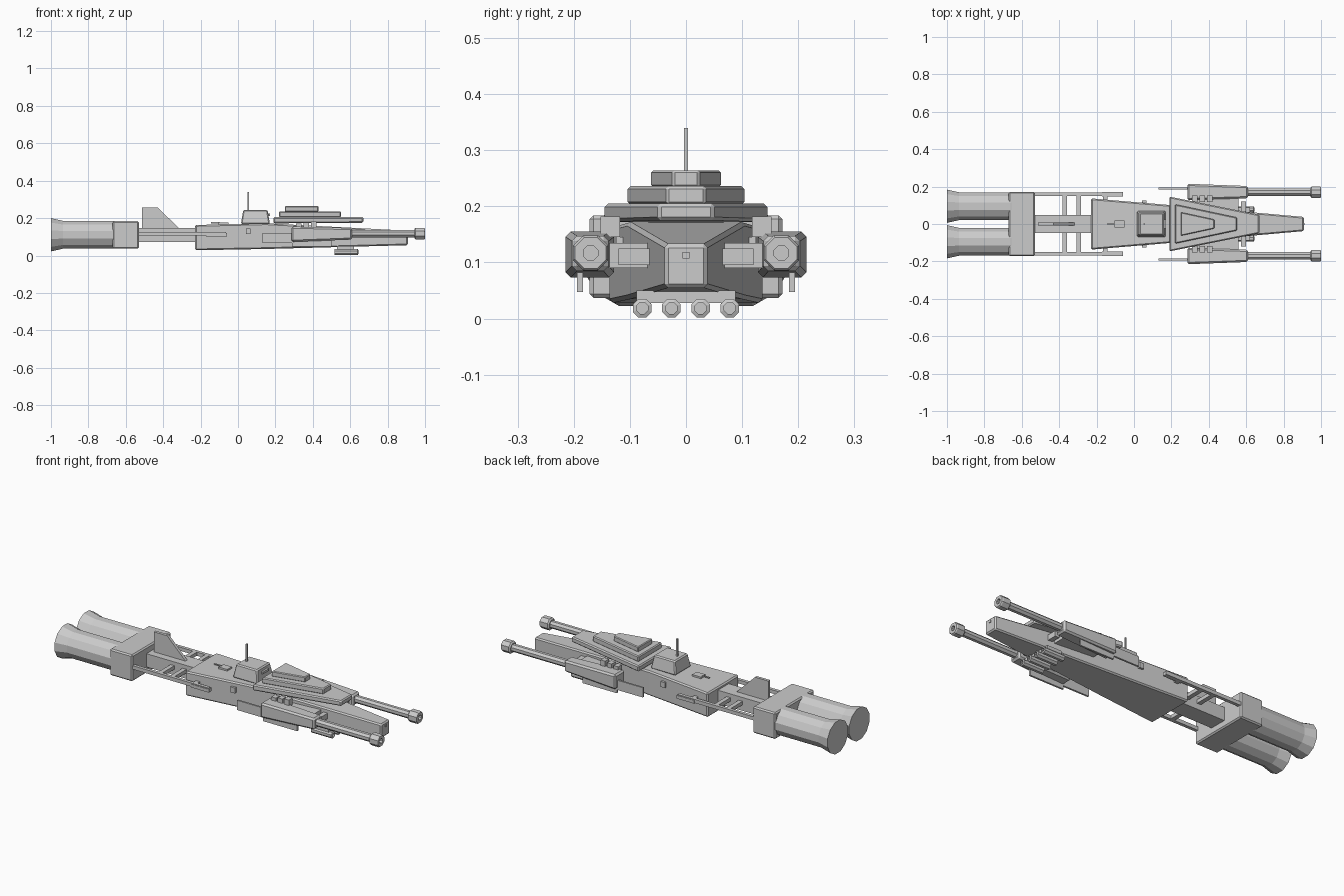
import bpy, bmesh, math
from mathutils import Matrix

if "Cube" in bpy.data.objects:
    bpy.data.objects.remove(bpy.data.objects["Cube"])


def finish(bm, name, bevel=0.0):
    bmesh.ops.recalc_face_normals(bm, faces=bm.faces)
    me = bpy.data.meshes.new(name)
    bm.to_mesh(me)
    bm.free()
    ob = bpy.data.objects.new(name, me)
    bpy.context.collection.objects.link(ob)
    if bevel:
        m = ob.modifiers.new("bevel", "BEVEL")
        m.width, m.segments, m.limit_method = bevel, 1, "ANGLE"
    return ob


def loft(name, sections, bevel=0.0):
    """Skin rectangular sections (x, y0, y1, z0, z1) along x."""
    bm = bmesh.new()
    rings = [[bm.verts.new((x, y, z)) for y, z in ((y0, z0), (y1, z0), (y1, z1), (y0, z1))]
             for x, y0, y1, z0, z1 in sections]
    for a, b in zip(rings, rings[1:]):
        for i in range(4):
            bm.faces.new((a[i], a[(i + 1) % 4], b[(i + 1) % 4], b[i]))
    bm.faces.new(rings[0])
    bm.faces.new(rings[-1])
    return finish(bm, name, bevel)


def box(name, x0, x1, y0, y1, z0, z1, bevel=0.0):
    return loft(name, [(x0, y0, y1, z0, z1), (x1, y0, y1, z0, z1)], bevel)


def turned(name, profile, y, z, sides):
    """Revolve (x, radius) profile around an axis parallel to x."""
    bm = bmesh.new()
    rings = []
    for x, r in profile:
        rings.append([bm.verts.new((x, y + r * math.cos(a), z + r * math.sin(a)))
                      for a in (2 * math.pi * (i + 0.5) / sides for i in range(sides))])
    for a, b in zip(rings, rings[1:]):
        for i in range(sides):
            bm.faces.new((a[i], a[(i + 1) % sides], b[(i + 1) % sides], b[i]))
    bm.faces.new(rings[0])
    bm.faces.new(rings[-1])
    return finish(bm, name)


def plate(name, outline, y0, y1):
    """Extrude an (x, z) outline along y."""
    bm = bmesh.new()
    f = bm.faces.new([bm.verts.new((x, y0, z)) for x, z in outline])
    ext = bmesh.ops.extrude_face_region(bm, geom=[f])
    for v in ext["geom"]:
        if isinstance(v, bmesh.types.BMVert):
            v.co.y = y1
    return finish(bm, name)


# Main hull, tapering to the nose
loft("main_hull", [(-0.23, -0.137, 0.137, 0.028, 0.163),
                   (0.15, -0.105, 0.105, 0.035, 0.172),
                   (0.908, -0.038, 0.038, 0.055, 0.133)], 0.007)
box("nose_sensor", 0.90, 0.912, -0.006, 0.006, 0.107, 0.119)

# Stacked armour decks
loft("lower_deck", [(0.19, -0.146, 0.146, 0.172, 0.205), (0.67, -0.05, 0.05, 0.175, 0.205)], 0.006)
loft("middle_deck", [(0.22, -0.105, 0.105, 0.203, 0.236), (0.55, -0.035, 0.035, 0.203, 0.236)], 0.005)
loft("upper_deck", [(0.25, -0.063, 0.063, 0.234, 0.264), (0.43, -0.024, 0.024, 0.234, 0.264)], 0.004)

# Bridge tower: a tapered block with mast
bm = bmesh.new()
bmesh.ops.create_cube(bm, size=1.0, matrix=Matrix.Translation((0.093, 0, 0.206))
                      @ Matrix.Diagonal((0.155, 0.142, 0.074, 1)))
for v in bm.verts:
    if v.co.z > 0.2:
        v.co.x = 0.093 + (v.co.x - 0.093) * 0.84
        v.co.y *= 0.82
finish(bm, "bridge_tower", 0.006)
box("bridge_window", 0.155, 0.172, -0.025, 0.025, 0.212, 0.224)
box("mast", 0.05, 0.058, -0.004, 0.004, 0.24, 0.34)

# Rear deck sensor
box("sensor_post", -0.085, -0.068, -0.008, 0.008, 0.155, 0.172)
box("sensor_head", -0.105, -0.052, -0.02, 0.02, 0.164, 0.176)
box("sensor_probe", -0.145, -0.10, -0.003, 0.003, 0.172, 0.178)

# Spine, fin and engine block
box("spine", -0.55, -0.2, -0.048, 0.048, 0.073, 0.147)
plate("tail_fin", [(-0.512, 0.14), (-0.31, 0.14), (-0.43, 0.258), (-0.512, 0.258)], -0.008, 0.008)
box("engine_block", -0.67, -0.53, -0.172, 0.172, 0.037, 0.184, 0.007)
for i, x in enumerate((-0.37, -0.295, -0.155)):
    box(f"cross_strut_{i}", x - 0.012, x + 0.012, -0.16, 0.16, 0.106, 0.126)
for i, (x, w, z) in enumerate(((0.055, 0.125, 0.13), (0.585, 0.12, 0.11))):
    box(f"hull_rib_{i}", x - 0.013, x + 0.013, -w, w, z - 0.015, z + 0.015)

# Mirrored parts on both sides
for side, s in (("left", 1), ("right", -1)):
    def sbox(name, x0, x1, y0, y1, z0, z1, bevel=0.0):
        a, b = sorted((s * y0, s * y1))
        return box(f"{side}_{name}", x0, x1, a, b, z0, z1, bevel)

    turned(f"{side}_engine", [(-1.0, 0.092), (-0.935, 0.077), (-0.66, 0.077), (-0.635, 0.07)],
           s * 0.095, 0.111, 12)
    sbox("side_rail", -0.535, -0.065, 0.15, 0.168, 0.106, 0.126)
    sbox("rail_pad", -0.17, -0.06, 0.147, 0.171, 0.103, 0.121)

    # Gun pod, barrel and muzzle
    loft(f"{side}_gun_pod", [(0.285, s * 0.128, s * 0.215, 0.073, 0.155),
                             (0.61, s * 0.138, s * 0.203, 0.085, 0.147)], 0.009)
    turned(f"{side}_gun_barrel", [(0.6, 0.021), (0.96, 0.021)], s * 0.17, 0.117, 8)
    turned(f"{side}_muzzle", [(0.943, 0.026), (0.95, 0.034), (0.994, 0.034), (1.0, 0.03),
                              (1.0, 0.014), (0.98, 0.014)], s * 0.17, 0.117, 8)
    sbox("pod_mount", 0.33, 0.56, 0.06, 0.14, 0.09, 0.135)
    for i, x in enumerate((0.325, 0.365, 0.405)):
        sbox(f"pod_clamp_{i}", x - 0.014, x + 0.014, 0.118, 0.152, 0.145, 0.172 + 0.005 * i)

    # Side armour plates below the pod
    sbox("rear_skirt", 0.13, 0.34, 0.184, 0.194, 0.066, 0.12)
    sbox("lower_skirt", 0.29, 0.5, 0.184, 0.194, 0.047, 0.085)

    # Launch tubes under the nose
    for i, y in enumerate((0.026, 0.078)):
        turned(f"{side}_launch_tube_{i}", [(0.515, 0.018), (0.64, 0.018), (0.643, 0.011), (0.63, 0.011)],
               s * y, 0.0185, 8)
box("launcher_rack", 0.53, 0.62, -0.088, 0.088, 0.028, 0.05)
